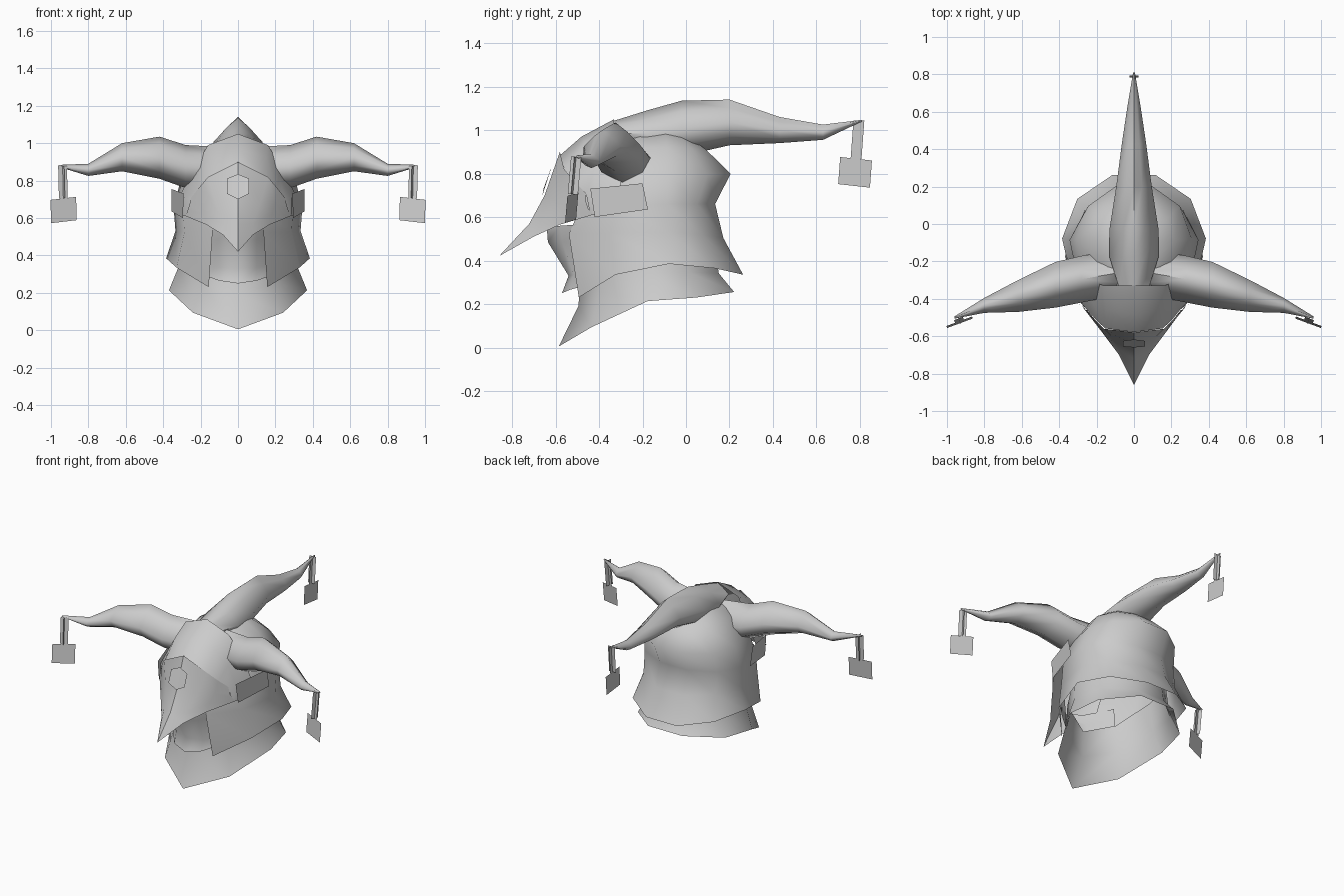
import bpy, bmesh
from math import sin, cos, radians
from mathutils import Vector

cube = bpy.data.objects.get("Cube")
if cube:
    bpy.data.objects.remove(cube, do_unlink=True)

# One plain cloth colour
cloth = bpy.data.materials.new("grey_cloth")
cloth.use_nodes = True
GREY = (0.6, 0.6, 0.6, 1)
cloth.diffuse_color = GREY
for node in cloth.node_tree.nodes:
    if node.type == 'BSDF_PRINCIPLED':
        node.inputs["Base Color"].default_value = GREY
        node.inputs["Roughness"].default_value = 0.9


def loft(name, rows, closed=False, capped=False, angle=60):
    """Skin rows of equal length with quads."""
    bm = bmesh.new()
    grid = [[bm.verts.new(p) for p in row] for row in rows]
    count = len(grid[0])
    for low, high in zip(grid, grid[1:]):
        for i in range(count if closed else count - 1):
            j = (i + 1) % count
            bm.faces.new((low[i], low[j], high[j], high[i]))
    if capped:
        bm.faces.new(grid[-1])
    bmesh.ops.remove_doubles(bm, verts=bm.verts, dist=0.0005)
    bmesh.ops.recalc_face_normals(bm, faces=bm.faces)
    mesh = bpy.data.meshes.new(name)
    bm.to_mesh(mesh)
    bm.free()
    mesh.materials.append(cloth)
    obj = bpy.data.objects.new(name, mesh)
    bpy.context.collection.objects.link(obj)
    bpy.ops.object.select_all(action='DESELECT')
    obj.select_set(True)
    bpy.context.view_layer.objects.active = obj
    bpy.ops.object.shade_smooth_by_angle(angle=radians(angle))


def mirrored(rows):
    """Complete rows that start on the middle plane."""
    return [[(-x, y, z) for x, y, z in reversed(row[1:])] + list(row) for row in rows]


def ring(width, back, front, z_back, z_side, z_front, mid, sweep, point=1, steps=9):
    """Oval around the head, from one front edge past the back to the other."""
    points = []
    for i in range(steps + 1):
        a = radians(sweep) * (2 * i / steps - 1)
        c = cos(a)
        y = back * c if c > 0 else -front * abs(c) ** point
        z_end = z_back if c > 0 else z_front
        points.append((width * sin(a), mid + y, z_side + (z_end - z_side) * c * c))
    return points


# Hood, open at the face
hood_rings = [
    (.385, .38, .43, .33, .385, .2),
    (.335, .285, .48, .5, .53, .52),
    (.345, .245, .43, .66, .66, .62),
    (.31, .32, .38, .8, .79, .78),
    (.22, .2, .3, .91, .92, .9),
    (.11, .1, .2, .98, .99, .96),
]
loft("hood", [ring(*r, mid=-.1, sweep=156) for r in hood_rings], capped=True)

# Flared collar under the hood, pointed at the front
collar_rings = [
    (.375, .395, .435, .26, .22, .005),
    (.32, .32, .345, .34, .35, .19),
    (.3, .29, .33, .55, .55, .36),
]
loft("collar", [ring(*r, mid=-.15, sweep=180, point=p)
                for r, p in zip(collar_rings, (1.6, 1.2, 1))])

# Scarf across the lower face
loft("face_wrap", mirrored([
    [(0, -.57, .25), (.1, -.535, .265), (.2, -.41, .3)],
    [(0, -.54, .33), (.1, -.515, .335), (.2, -.41, .35)],
    [(0, -.635, .485), (.1, -.57, .485), (.2, -.42, .49)],
    [(0, -.64, .55), (.1, -.58, .56), (.2, -.43, .57)],
]))

# Rounded forehead shell, meeting the visor's upper edge
loft("brow_shell", mirrored([
    [(0, -.33, 1.05), (.16, -.33, .99), (.24, -.3, .86), (.31, -.3, .72), (.31, -.34, .61)],
    [(0, -.48, .97), (.15, -.46, .93), (.22, -.42, .83), (.285, -.42, .71), (.285, -.42, .61)],
    [(0, -.578, .885), (.155, -.558, .815), (.207, -.508, .755), (.247, -.458, .7), (.27, -.44, .61)],
]))

# Pointed visor with a ridge down the middle
loft("visor", mirrored([
    [(0, -.58, .9), (.16, -.56, .82), (.21, -.51, .76), (.25, -.46, .71)],
    [(0, -.65, .7), (.12, -.6, .68), (.2, -.53, .68), (.26, -.46, .67)],
    [(0, -.72, .57), (.08, -.67, .57), (.18, -.56, .62), (.27, -.45, .64)],
    [(0, -.86, .42), (.08, -.7, .51), (.17, -.58, .565), (.28, -.43, .61)],
]), angle=35)

# Six-sided plate on the visor
loft("forehead_plate", mirrored([
    [(0, -.617, .835), (.06, -.625, .81)],
    [(0, -.66, .70), (.06, -.655, .73)],
]), angle=30)

# Strap plates at the temples
for side, label in ((1, "left"), (-1, "right")):
    loft(label + "_temple_strap", [
        [(side * .29, -.44, .73), (side * .355, -.2, .755)],
        [(side * .295, -.42, .6), (side * .355, -.175, .635)],
    ])

# Horns: stations of distance, sideways middle, half width, bottom, top
HALF = [(0, 1), (.45, .62), (1, 0), (.75, -.6), (0, -1)]
SECTION = HALF + [(-s, t) for s, t in HALF[-2:0:-1]]


def horn(name, stations, place):
    rows = []
    for along, middle, half, low, high in stations:
        centre, tall = (low + high) / 2, (high - low) / 2
        rows.append([place(along, middle + half * s, centre + tall * t) for s, t in SECTION])
    loft(name, rows, closed=True, capped=True, angle=75)


side_stations = [
    (.08, -.26, .12, .74, .98),
    (.28, -.295, .125, .76, .99),
    (.42, -.325, .122, .81, 1.035),
    (.62, -.385, .085, .85, 1.0),
    (.8, -.435, .04, .825, .89),
    (.96, -.5, .006, .874, .884),
]
horn("left_horn", side_stations, lambda a, s, z: (a, s, z))
horn("right_horn", side_stations, lambda a, s, z: (-a, s, z))
horn("back_horn", [
    (-.34, 0, .08, .93, 1.04),
    (-.18, 0, .13, .88, 1.09),
    (-.02, 0, .13, .88, 1.135),
    (.2, 0, .095, .93, 1.14),
    (.43, 0, .065, .94, 1.06),
    (.63, 0, .035, .955, 1.025),
    (.81, 0, .005, 1.04, 1.047),
], lambda a, s, z: (s, a, z))


# Hanging tags: two crossed strips and a square
def tag(label, top, across, down):
    top, across, down = Vector(top), Vector(across).normalized(), Vector(down)
    end = top + down
    for suffix, axis in (("_tag_cord", across), ("_tag_cross_cord", across.cross(down).normalized())):
        loft(label + suffix, [[p - axis * .025, p + axis * .025] for p in (top, end)])
    low = end + down.normalized() * .125
    skew = Vector((0, 0, -.008))
    loft(label + "_tag", [[p - across * .073 - skew, p + across * .073 + skew] for p in (end, low)])


tag("left", (.938, -.505, .877), (.135, -.05, 0), (-.004, -.015, -.172))
tag("right", (-.938, -.505, .877), (-.135, -.05, 0), (.004, -.015, -.172))
tag("back", (0, .795, 1.045), (0, 1, 0), (0, -.013, -.177))
